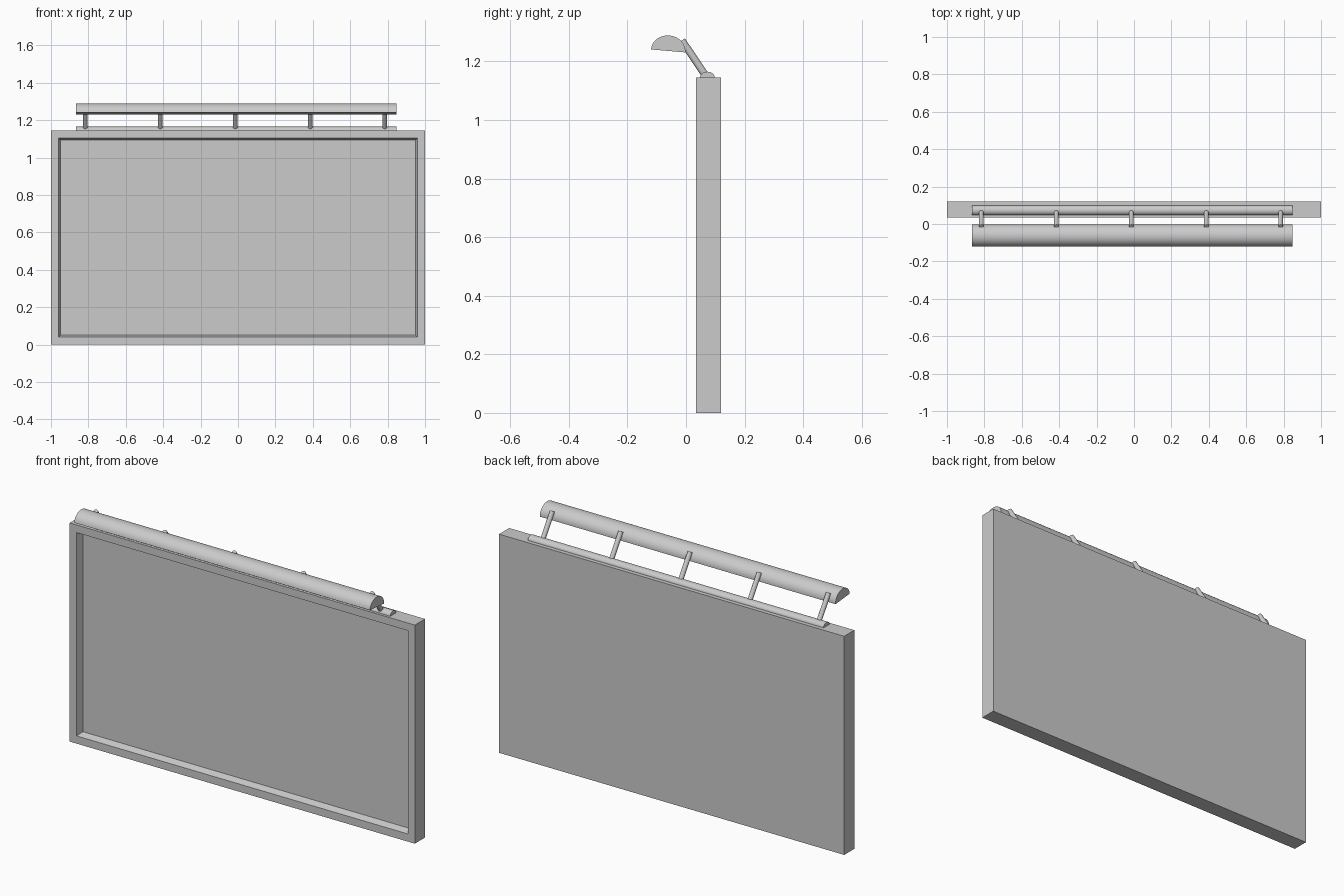
import bpy, bmesh
from math import sin, cos, pi, radians
from mathutils import Vector

if "Cube" in bpy.data.objects:
    bpy.data.objects.remove(bpy.data.objects["Cube"])


def finish(bm, name, smooth=False):
    bmesh.ops.recalc_face_normals(bm, faces=bm.faces[:])
    me = bpy.data.meshes.new(name)
    bm.to_mesh(me)
    bm.free()
    ob = bpy.data.objects.new(name, me)
    bpy.context.collection.objects.link(ob)
    if smooth:
        bpy.ops.object.select_all(action='DESELECT')
        ob.select_set(True)
        bpy.context.view_layer.objects.active = ob
        bpy.ops.object.shade_smooth_by_angle(angle=radians(35))
    return ob


def half_round_bar(name, x0, x1, cy, cz, ry, rz, tilt=0.0, n=16):
    """Solid bar along x with a half-ellipse section, flat side down."""
    bm = bmesh.new()
    section = []
    for i in range(n + 1):
        a = pi * i / n
        y, z = ry * cos(a), rz * sin(a)
        section.append((cy + y * cos(tilt) - z * sin(tilt),
                        cz + y * sin(tilt) + z * cos(tilt)))
    face = bm.faces.new([bm.verts.new((x0, y, z)) for y, z in section])
    ext = bmesh.ops.extrude_face_region(bm, geom=[face])
    verts = [g for g in ext['geom'] if isinstance(g, bmesh.types.BMVert)]
    bmesh.ops.translate(bm, verts=verts, vec=(x1 - x0, 0, 0))
    return finish(bm, name, True)


def rod(name, p0, p1, r):
    p0, p1 = Vector(p0), Vector(p1)
    d = p1 - p0
    bm = bmesh.new()
    bmesh.ops.create_cone(bm, cap_ends=True, segments=16, radius1=r,
                          radius2=r, depth=d.length)
    ob = finish(bm, name, True)
    ob.location = (p0 + p1) / 2
    ob.rotation_euler = d.to_track_quat('Z', 'Y').to_euler()
    return ob


# Board: box whose front face is inset, then pushed back with sloped sides
H, FRONT, BACK = 1.145, 0.035, 0.119
bm = bmesh.new()
bmesh.ops.create_cube(bm, size=1)
for v in bm.verts:
    v.co = (v.co.x * 2, (FRONT + BACK) / 2 + v.co.y * (BACK - FRONT), (v.co.z + 0.5) * H)
bm.normal_update()
front = min(bm.faces, key=lambda f: f.calc_center_median().y)
bmesh.ops.inset_region(bm, faces=[front], thickness=0.057)
bmesh.ops.inset_region(bm, faces=[front], thickness=0.016)
bmesh.ops.translate(bm, verts=front.verts[:], vec=(0, 0.036, 0))
finish(bm, "board_frame")

# Lamp housing and its mounting rail
half_round_bar("lamp_housing", -0.865, 0.848, -0.061, 1.236, 0.059, 0.053, radians(-5))
half_round_bar("mounting_rail", -0.865, 0.848, 0.073, H, 0.025, 0.02)

# Lamp arms
for i, x in enumerate((-0.816, -0.415, -0.014, 0.387, 0.784)):
    rod(f"lamp_arm_{i + 1}", (x, 0.068, 1.15), (x, -0.014, 1.272), 0.0125)
